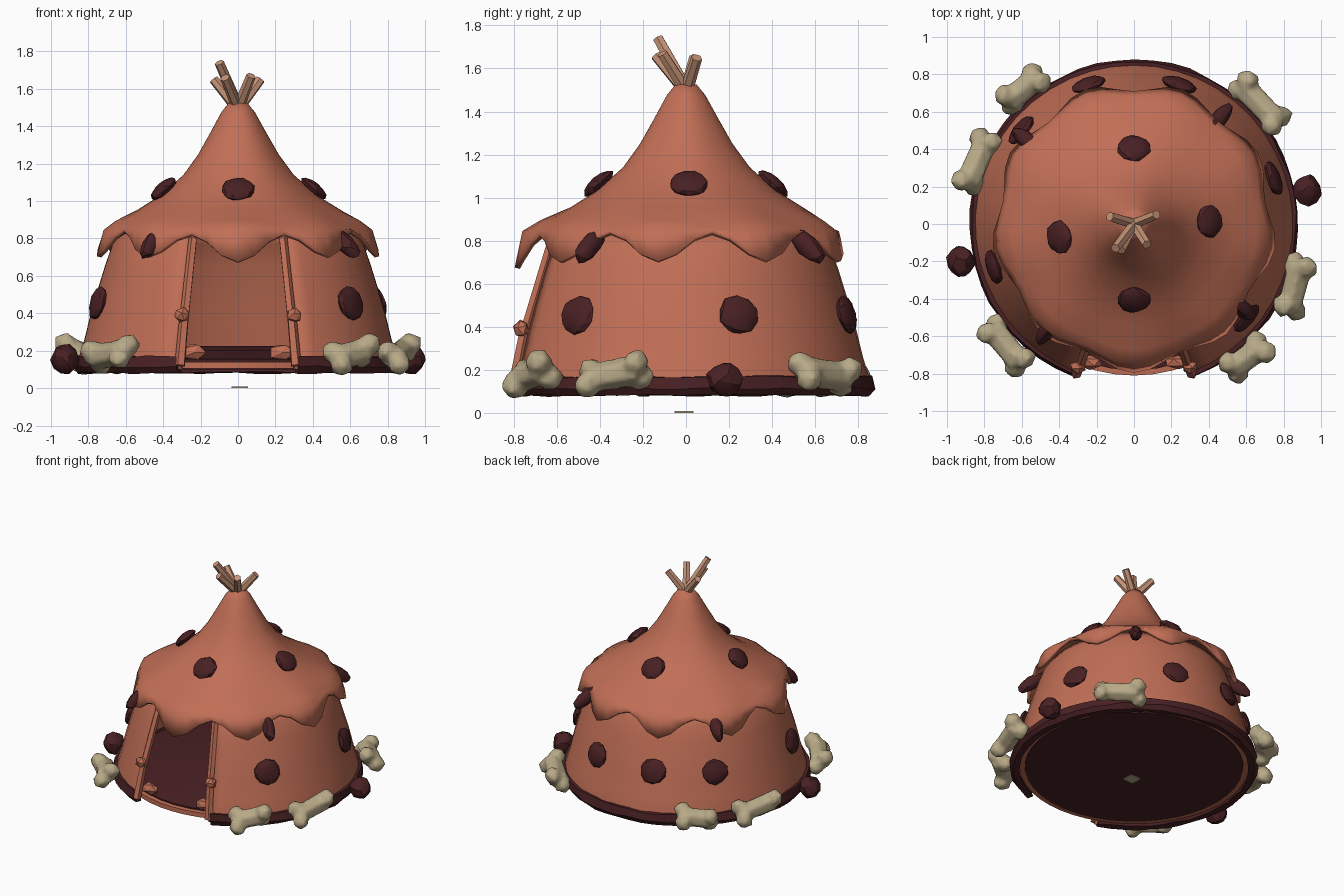
import bpy, bmesh, math, random
from math import sin, cos, radians, pi
from mathutils import Vector, Matrix

if "Cube" in bpy.data.objects:
    bpy.data.objects.remove(bpy.data.objects["Cube"])

random.seed(4)


def material(name, rgb):
    m = bpy.data.materials.new(name)
    m.diffuse_color = (*rgb, 1)
    m.use_nodes = True
    m.node_tree.nodes["Principled BSDF"].inputs["Base Color"].default_value = m.diffuse_color
    return m


HIDE = material("terracotta hide", (0.53, 0.157, 0.092))
DARK = material("dark maroon", (0.066, 0.0145, 0.017))
BONE = material("bone", (0.48, 0.40, 0.245))
WOOD = material("pale wood", (0.58, 0.30, 0.19))


def finish(name, bm, mat, smooth=35, thick=0):
    bmesh.ops.recalc_face_normals(bm, faces=bm.faces[:])
    for f in bm.faces:
        f.smooth = smooth > 0
    me = bpy.data.meshes.new(name)
    bm.to_mesh(me)
    bm.free()
    if smooth:
        me.set_sharp_from_angle(angle=radians(smooth))
    me.materials.append(mat)
    ob = bpy.data.objects.new(name, me)
    bpy.context.collection.objects.link(ob)
    if thick:
        s = ob.modifiers.new("thickness", 'SOLIDIFY')
        s.thickness = thick
        s.offset = -1
    return ob


def sweep(point, rows, a0, a1, n, closed_rows=False):
    """Turn a profile around z; point(i, angle) gives (radius, height)."""
    bm = bmesh.new()
    full = abs(a1 - a0) >= 360
    cols = []
    for j in range(n if full else n + 1):
        a = radians(a0 + (a1 - a0) * j / n)
        col = []
        for i in range(rows):
            r, z = point(i, a)
            col.append(bm.verts.new((r * cos(a), r * sin(a), z)))
        cols.append(col)
    for j in range(n):
        c, d = cols[j], cols[(j + 1) % len(cols)]
        for i in range(rows if closed_rows else rows - 1):
            k = (i + 1) % rows
            bm.faces.new((c[i], d[i], d[k], c[k]))
    if closed_rows and not full:
        bm.faces.new(cols[0])
        bm.faces.new(cols[-1])
    return bm, cols


def limb(bm, a, b, ra, rb, sides=7):
    a, b = Vector(a), Vector(b)
    m = Matrix.Translation((a + b) / 2) @ (b - a).to_track_quat('Z', 'Y').to_matrix().to_4x4()
    bmesh.ops.create_cone(bm, cap_ends=True, segments=sides, radius1=ra, radius2=rb,
                          depth=(b - a).length, matrix=m)


def lump(bm, pos, normal, size, jitter=0.12, sub=2):
    q = Vector(normal).to_track_quat('Z', 'Y').to_matrix().to_4x4()
    m = Matrix.Translation(pos) @ q @ Matrix.Diagonal((*size, 1))
    vs = bmesh.ops.create_icosphere(bm, subdivisions=sub, radius=1)["verts"]
    for v in vs:
        v.co = m @ (v.co * (1 + random.uniform(-jitter, jitter)))


# Wall, open at the door
DOOR = 21
WALL = [(0.858, 0.10), (0.848, 0.175), (0.822, 0.26), (0.788, 0.4), (0.75, 0.53), (0.71, 0.66), (0.668, 0.78), (0.61, 0.86)]
bm, _ = sweep(lambda i, a: WALL[i], len(WALL), -90 + DOOR, 270 - DOOR, 40)
finish("wall", bm, HIDE, 40, 0.025)

# Roof: flared cone with a scalloped rim of nine waves
ROOF = [(0.05, 1.525), (0.09, 1.475), (0.15, 1.365), (0.215, 1.25), (0.295, 1.14), (0.42, 1.03), (0.54, 0.955)]


def roof_point(i, a):
    w = cos(9 * (a + pi / 2))
    front = 0.03 * max(0, -sin(a)) ** 8
    if i < len(ROOF):
        r, z = ROOF[i]
        return r + 0.006 * i / 6 * sin(5 * a + 1), z
    if i == len(ROOF):
        return 0.65 + 0.008 * w + front / 2, 0.893 + 0.004 * w
    if i == len(ROOF) + 1:
        return 0.705 + 0.025 * w + front, 0.85 - 0.005 * w
    return 0.738 + 0.028 * w + front, 0.775 - 0.07 * w - front


bm, cols = sweep(roof_point, len(ROOF) + 3, -90, 270, 54)
bm.faces.new([c[0] for c in cols])
finish("roof", bm, HIDE, 60, 0.025)

# Base ring, stopping either side of the door
RING = [(0.81, 0.085), (0.855, 0.08), (0.88, 0.115), (0.868, 0.168), (0.835, 0.17)]


def ring_point(i, a):
    r, z = RING[i]
    return r + random.uniform(-0.005, 0.005), z + random.uniform(-0.006, 0.006)


bm, _ = sweep(ring_point, 5, -90 + 22, 270 - 22, 48, True)
finish("base_ring", bm, DARK, 30)

# Threshold rim and slightly domed floor
RIM = [(0.76, 0.105), (0.81, 0.105), (0.81, 0.14), (0.76, 0.145)]
bm, _ = sweep(lambda i, a: RIM[i], 4, 0, 360, 48, True)
finish("threshold_rim", bm, HIDE, 30)
FLOOR = [(0.772, 0.10), (0.782, 0.155), (0.5, 0.20), (0.2, 0.225)]
bm, cols = sweep(lambda i, a: FLOOR[i], 4, 0, 360, 40)
bm.faces.new([c[0] for c in cols])
bm.faces.new([c[3] for c in cols])
finish("floor", bm, DARK, 30)

# Small diamond chip on the ground
bm = bmesh.new()
bmesh.ops.create_cone(bm, cap_ends=True, segments=4, radius1=0.062, radius2=0.062, depth=0.008,
                      matrix=Matrix.Translation((0.01, -0.01, 0.004)) @ Matrix.Rotation(pi / 4, 4, 'Z'))
finish("ground_chip", bm, BONE, 0)

# Door edging, knots and foot pieces on both sides
for s, side in ((-1, "left"), (1, "right")):
    bm = bmesh.new()
    limb(bm, (s * 0.31, -0.80, 0.12), (s * 0.285, -0.745, 0.40), 0.03, 0.026, 5)
    limb(bm, (s * 0.285, -0.745, 0.38), (s * 0.24, -0.62, 0.80), 0.026, 0.024, 5)
    finish("door_edge_" + side, bm, HIDE, 30)
    bm = bmesh.new()
    lump(bm, (s * 0.30, -0.765, 0.39), (0, -1, 0.3), (0.044, 0.044, 0.038), 0.08, 1)
    finish("door_knot_" + side, bm, HIDE, 0)
    bm = bmesh.new()
    lump(bm, (s * 0.235, -0.74, 0.19), (0, -1, 0), (0.075, 0.045, 0.04), 0.1, 1)
    finish("door_foot_" + side, bm, HIDE, 0)


# Dark patches on the roof and wall, and wedges tucked under the rim
def patches(name, angles, r, z, tilt, size):
    for k, deg in enumerate(angles):
        a = radians(deg)
        bm = bmesh.new()
        lump(bm, (r * cos(a), r * sin(a), z), (cos(a), sin(a), tilt), size, 0.06)
        finish(f"{name}_{k + 1}", bm, DARK, 25)


patches("roof_patch", (-90, 2, 90, 190), 0.405, 1.065, 1.15, (0.092, 0.085, 0.036))
patches("rim_wedge", (-38, 51, 142, 231), 0.725, 0.775, 1.3, (0.045, 0.12, 0.05))
patches("wall_patch", (-40, 18, 72, 108, 140, 197), 0.785, 0.455, 0.25, (0.096, 0.092, 0.034))

# Rocks on the base ring
for k, (x, y) in enumerate(((-0.925, -0.2), (0.925, 0.18))):
    bm = bmesh.new()
    lump(bm, (x, y, 0.155), (x, y, 0.3), (0.085, 0.08, 0.075), 0.08)
    finish(f"ring_rock_{k + 1}", bm, DARK, 25)

# Bones laid around the ring: start, end
BONES = [((-0.67, 0.66), (-0.52, 0.78)), ((-0.89, 0.22), (-0.79, 0.45)),
         ((0.58, 0.74), (0.76, 0.55)), ((0.89, -0.22), (0.83, -0.45)),
         ((-0.76, -0.56), (-0.61, -0.74)), ((0.68, -0.66), (0.53, -0.77))]
for k, (p, q) in enumerate(BONES):
    dz = 0.02 if k % 2 else -0.015
    a, b = Vector((*p, 0.18 + dz)), Vector((*q, 0.18 - dz))
    out = Vector((a.x + b.x, a.y + b.y, 0)).normalized()
    bm = bmesh.new()
    limb(bm, a, b, 0.074, 0.07, 6)
    for e, s in ((a, 1), (b, -1)):
        for t in (-1, 1):
            lump(bm, e + t * (Vector((0, 0, 0.034)) + out * s * 0.034), b - a,
                 (0.068, 0.068, 0.066), 0.1, 1)
    ob = finish(f"bone_{k + 1}", bm, BONE, 45)
    # fuse shaft and knobs into one soft form
    rm = ob.modifiers.new("fuse", 'REMESH')
    rm.mode = 'VOXEL'
    rm.voxel_size = 0.016
    rm.use_smooth_shade = True
    sm = ob.modifiers.new("soften", 'SMOOTH')
    sm.iterations = 2

# Crossed poles at the peak
TIPS = [(-0.10, -0.13, 1.74), (-0.13, 0.04, 1.65), (0.12, 0.05, 1.65), (0.07, -0.11, 1.67), (-0.07, -0.14, 1.66)]
for k, t in enumerate(TIPS):
    bm = bmesh.new()
    limb(bm, (-t[0] * 0.2, -t[1] * 0.2, 1.46), t, 0.032, 0.026, 6)
    finish(f"pole_{k + 1}", bm, WOOD, 25)
